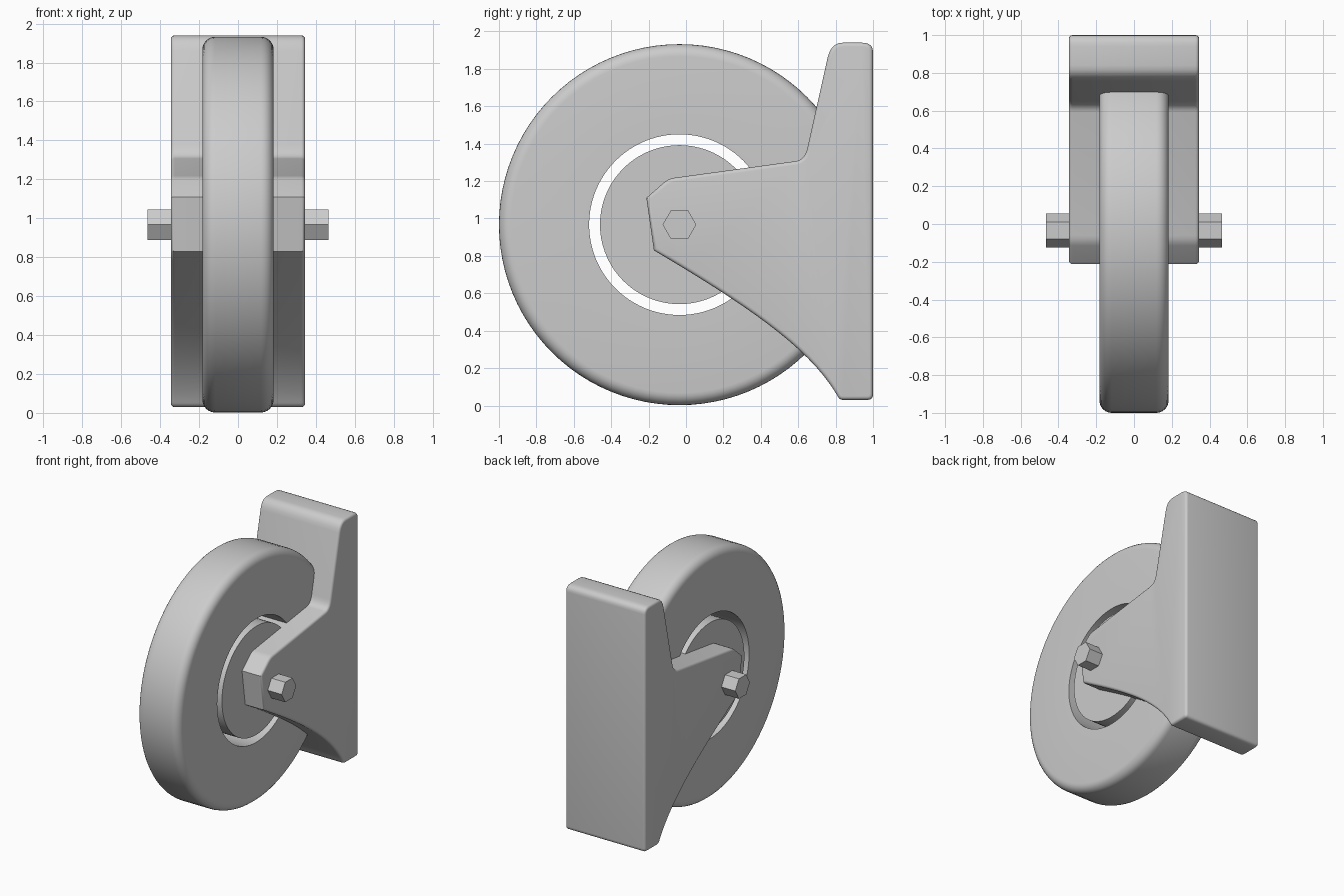
import bpy, bmesh, math
from mathutils import Vector

if "Cube" in bpy.data.objects:
    bpy.data.objects.remove(bpy.data.objects["Cube"], do_unlink=True)

AXLE_Y, AXLE_Z = -0.035, 0.967

grey = bpy.data.materials.new("light grey")
grey.use_nodes = True
grey.diffuse_color = (0.6, 0.6, 0.6, 1)
grey.node_tree.nodes["Principled BSDF"].inputs["Base Color"].default_value = grey.diffuse_color


def finish(name, bm, smooth_angle=None):
    bmesh.ops.recalc_face_normals(bm, faces=bm.faces)
    mesh = bpy.data.meshes.new(name)
    bm.to_mesh(mesh)
    bm.free()
    mesh.materials.append(grey)
    obj = bpy.data.objects.new(name, mesh)
    bpy.context.collection.objects.link(obj)
    if smooth_angle:
        bpy.ops.object.select_all(action="DESELECT")
        obj.select_set(True)
        bpy.context.view_layer.objects.active = obj
        bpy.ops.object.shade_smooth_by_angle(angle=math.radians(smooth_angle))
    return obj


def arc(p, corner, q, steps=5):
    """Rounded corner from p to q, pulled towards the corner point."""
    p, c, q = Vector(p), Vector(corner), Vector(q)
    return [p * (1 - t) ** 2 + c * 2 * t * (1 - t) + q * t * t
            for t in (i / steps for i in range(steps + 1))]


def extrude_profile(points, half_width):
    """Side outline (y, z) extruded across x."""
    bm = bmesh.new()
    face = bm.faces.new([bm.verts.new((-half_width, p[0], p[1])) for p in points])
    new = bmesh.ops.extrude_face_region(bm, geom=[face])["geom"]
    bmesh.ops.translate(bm, vec=(2 * half_width, 0, 0),
                        verts=[v for v in new if isinstance(v, bmesh.types.BMVert)])
    return bm


def circle(radius, count, closed=True):
    return [(AXLE_Y + radius * math.cos(math.tau * i / count),
             AXLE_Z + radius * math.sin(math.tau * i / count)) for i in range(count)]


# Tyre: ring with rounded outer shoulders, spun around the axle
def make_tyre(outer=0.965, inner=0.483, half=0.183, r=0.065, steps=96):
    section = [(-half, inner)]
    for side, start in ((-1, math.pi), (1, math.pi / 2)):
        for i in range(7):
            a = start - i * math.pi / 12
            section.append((side * (half - r) + r * math.cos(a), outer - r + r * math.sin(a)))
    section.append((half, inner))
    bm = bmesh.new()
    verts = [bm.verts.new((x, AXLE_Y, AXLE_Z + rad)) for x, rad in section]
    edges = [bm.edges.new((verts[i], verts[i - 1])) for i in range(len(verts))]
    bmesh.ops.spin(bm, geom=verts + edges, cent=(0, AXLE_Y, AXLE_Z), axis=(1, 0, 0),
                   angle=math.tau, steps=steps, use_merge=False)
    bmesh.ops.remove_doubles(bm, verts=bm.verts, dist=0.0001)
    return finish("tyre", bm, 35)


make_tyre()

# Hub: disc separated from the tyre by a narrow open gap
finish("hub", extrude_profile(circle(0.425, 72), 0.183), 35)

# Bracket: tall mounting plate with an arm reaching to the axle
outline = arc((1, 1.89), (1, 1.94), (0.94, 1.94))
outline += arc((0.84, 1.94), (0.775, 1.94), (0.757, 1.86))
outline += arc((0.65, 1.38), (0.637, 1.315), (0.59, 1.307))
outline += arc((-0.06, 1.218), (-0.09, 1.215), (-0.115, 1.195), 3)
outline += [Vector((-0.212, 1.11))]
lower = [Vector(p) for p in ((-0.172, 0.83), (0.3, 0.55), (0.65, 0.32), (0.805, 0.06))]
for i in range(17):
    t = i / 16
    outline.append(sum((p * math.comb(3, k) * t ** k * (1 - t) ** (3 - k)
                        for k, p in enumerate(lower)), Vector((0, 0))))
outline += arc((0.81, 0.05), (0.82, 0.03), (0.84, 0.03), 3)
outline += arc((0.97, 0.03), (1, 0.03), (1, 0.06), 4)
bm = extrude_profile(outline, 0.345)
rims = [e for e in bm.edges if abs(e.verts[0].co.x - e.verts[1].co.x) < 0.001]
bmesh.ops.bevel(bm, geom=rims, offset=0.02, segments=4, profile=0.5, affect="EDGES")
finish("bracket", bm, 28)

# Axle bolt: hexagonal bar sticking out on both sides
finish("axle_bolt", extrude_profile(circle(0.09, 6), 0.465))
